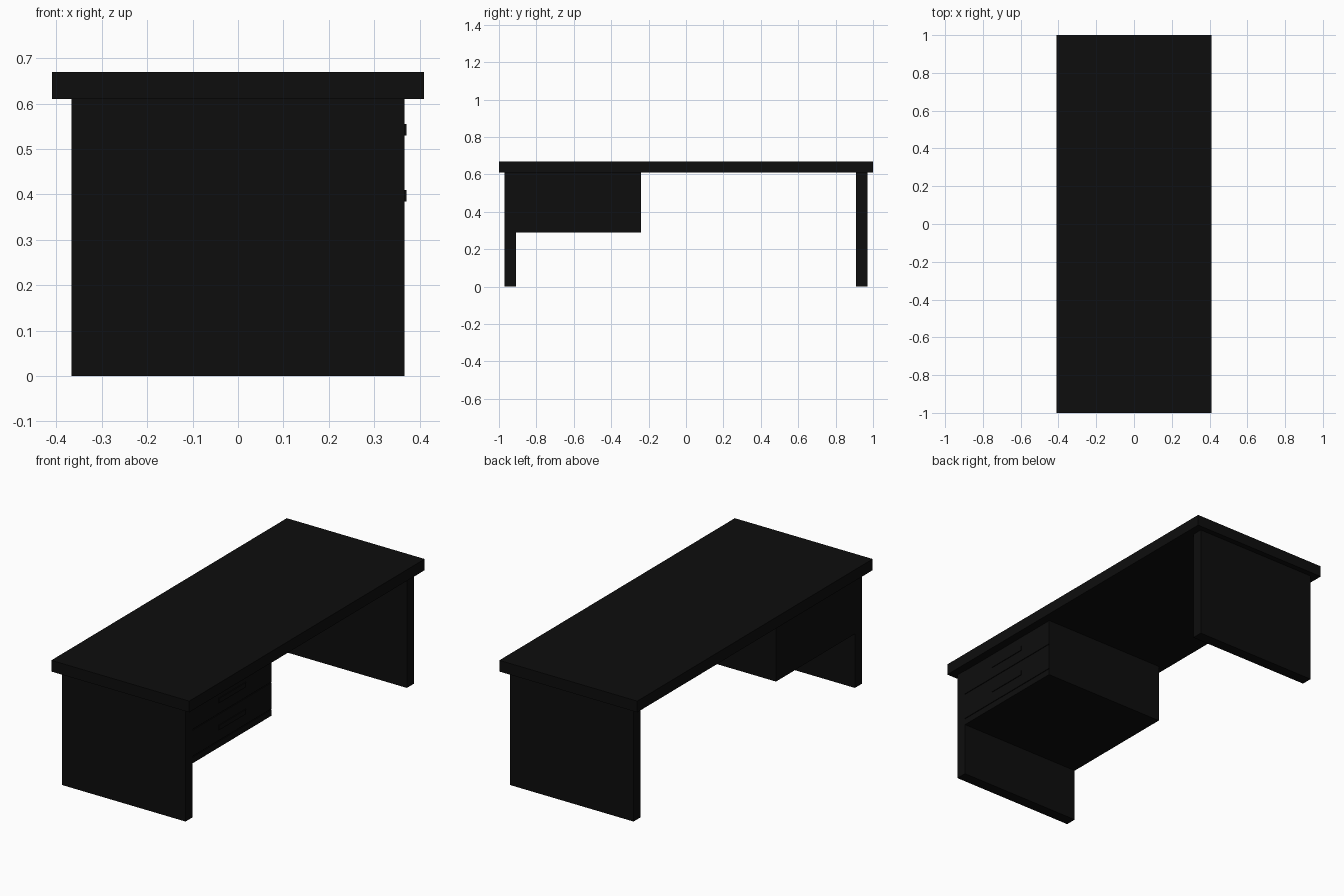
import bpy

cube = bpy.data.objects.get("Cube")
if cube:
    bpy.data.objects.remove(cube, do_unlink=True)

black = bpy.data.materials.new("matte black")
black.use_nodes = True
colour = (0.004, 0.004, 0.004, 1)
black.diffuse_color = colour
black.node_tree.nodes["Principled BSDF"].inputs["Base Color"].default_value = colour


def box(name, x, y, z):
    """Box spanning the given (low, high) range on each axis."""
    spans = (x, y, z)
    bpy.ops.mesh.primitive_cube_add(size=1, location=[(a + b) / 2 for a, b in spans])
    ob = bpy.context.object
    ob.name = name
    ob.scale = [b - a for a, b in spans]
    bpy.ops.object.transform_apply(location=False, rotation=False, scale=True)
    ob.data.materials.append(black)
    return ob


TOP_Z = 0.61      # underside of the desktop
DEPTH = 0.367     # half depth of the supports
GAP = 0.002       # half of the joint between drawers
FACE = DEPTH - 0.004

# Desktop and the two slab legs
box("desktop", (-0.41, 0.41), (-1, 1), (TOP_Z, 0.67))
box("front_leg_panel", (-DEPTH, DEPTH), (-0.97, -0.91), (0, TOP_Z))
box("back_leg_panel", (-DEPTH, DEPTH), (0.91, 0.97), (0, TOP_Z))

# Hanging drawer pedestal
ped_y = (-0.91, -0.24)
box("pedestal_body", (-DEPTH, FACE), ped_y, (0.29, TOP_Z))
box("pedestal_bottom_rail", (FACE, DEPTH), ped_y, (0.29, 0.325 - GAP))

# Drawer fronts with slim bar handles
for name, low, high in (("lower", 0.325, 0.47), ("upper", 0.47, TOP_Z)):
    box(name + "_drawer_front", (FACE, DEPTH), ped_y, (low + GAP, high - GAP))
    mid = low + 0.0725
    box(name + "_drawer_handle", (DEPTH, 0.371), (-0.69, -0.46), (mid - 0.0125, mid + 0.0125))
